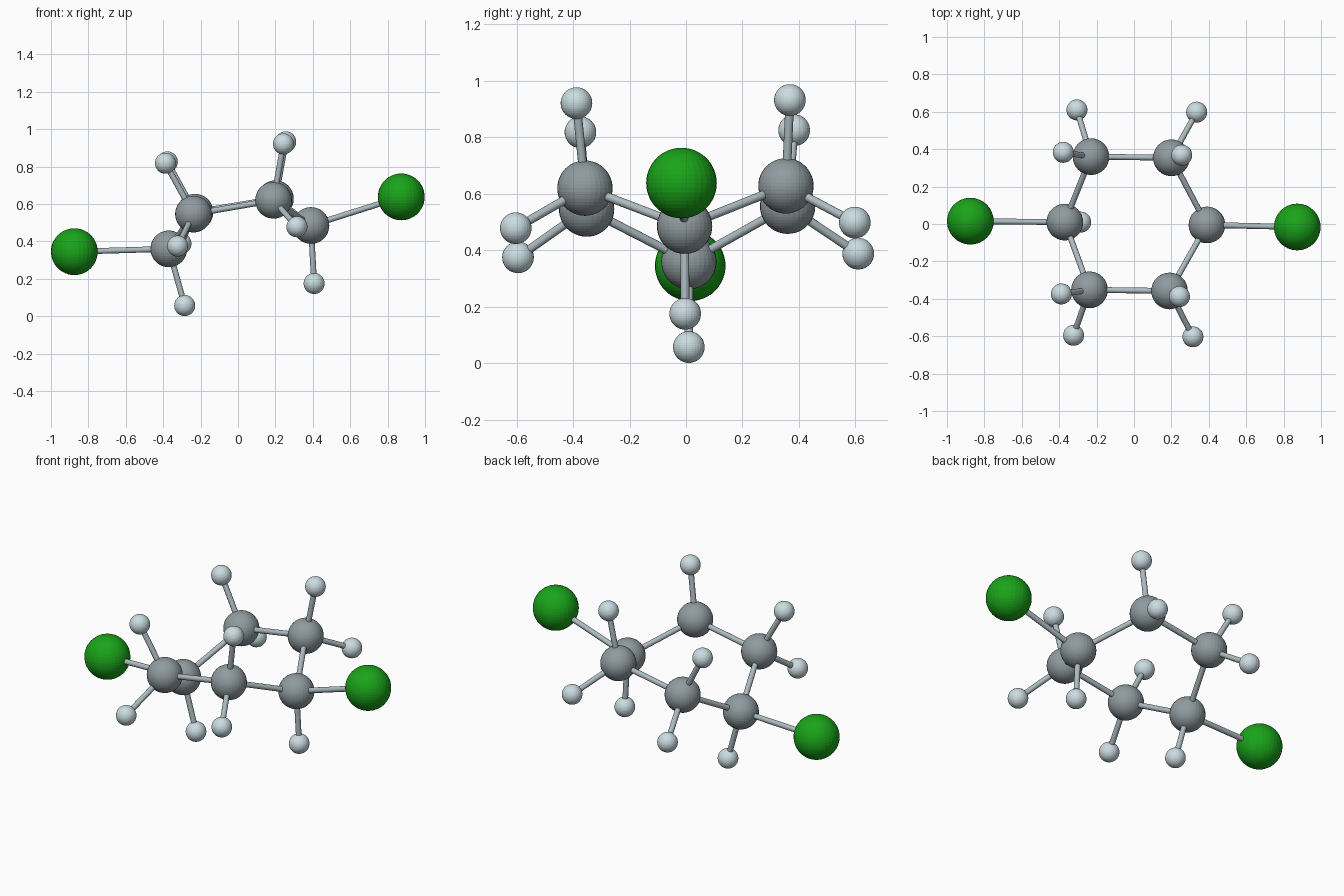
import bpy
from mathutils import Vector

if "Cube" in bpy.data.objects:
    bpy.data.objects.remove(bpy.data.objects["Cube"])


def material(name, rgb):
    m = bpy.data.materials.new(name)
    m.diffuse_color = (*rgb, 1)
    m.use_nodes = True
    m.node_tree.nodes["Principled BSDF"].inputs["Base Color"].default_value = m.diffuse_color
    return m


green = material("chlorine_green", (0.01, 0.37, 0.01))
grey = material("carbon_grey", (0.28, 0.33, 0.35))
pale = material("hydrogen_pale", (0.60, 0.72, 0.76))
rod = material("bond_grey", (0.42, 0.50, 0.53))


def ball(name, pos, radius, mat):
    bpy.ops.mesh.primitive_uv_sphere_add(segments=32, ring_count=24, radius=radius, location=pos)
    ob = bpy.context.object
    ob.name = name
    ob.data.materials.append(mat)


def bond(name, a, b):
    a, b = Vector(a), Vector(b)
    d = b - a
    bpy.ops.mesh.primitive_cylinder_add(vertices=16, radius=0.0155, depth=d.length, location=(a + b) / 2)
    ob = bpy.context.object
    ob.name = name
    ob.rotation_mode = 'QUATERNION'
    ob.rotation_quaternion = d.to_track_quat('Z', 'Y')
    ob.data.materials.append(rod)
    bpy.ops.object.shade_smooth_by_angle()


# Ring carbons in order, each with the atoms attached to it
ring = [
    ((-0.37, 0.01, 0.36), [("chlorine", (-0.875, 0.015, 0.345)), ("hydrogen", (-0.285, 0.01, 0.057))]),
    ((-0.23, 0.36, 0.556), [("hydrogen", (-0.305, 0.61, 0.388)), ("hydrogen", (-0.378, 0.383, 0.825))]),
    ((0.20, 0.354, 0.628), [("hydrogen", (0.335, 0.598, 0.498)), ("hydrogen", (0.255, 0.368, 0.932))]),
    ((0.39, -0.005, 0.485), [("chlorine", (0.873, -0.016, 0.638)), ("hydrogen", (0.407, -0.003, 0.175))]),
    ((0.19, -0.358, 0.62), [("hydrogen", (0.315, -0.603, 0.478)), ("hydrogen", (0.243, -0.388, 0.921))]),
    ((-0.238, -0.352, 0.546), [("hydrogen", (-0.323, -0.595, 0.375)), ("hydrogen", (-0.388, -0.374, 0.818))]),
]
style = {"chlorine": (0.125, green), "hydrogen": (0.056, pale)}

for i, (pos, attached) in enumerate(ring):
    ball("carbon_atom", pos, 0.098, grey)
    bond("ring_bond", pos, ring[(i + 1) % 6][0])
    for kind, p in attached:
        ball(kind + "_atom", p, *style[kind])
        bond(kind + "_bond", pos, p)
